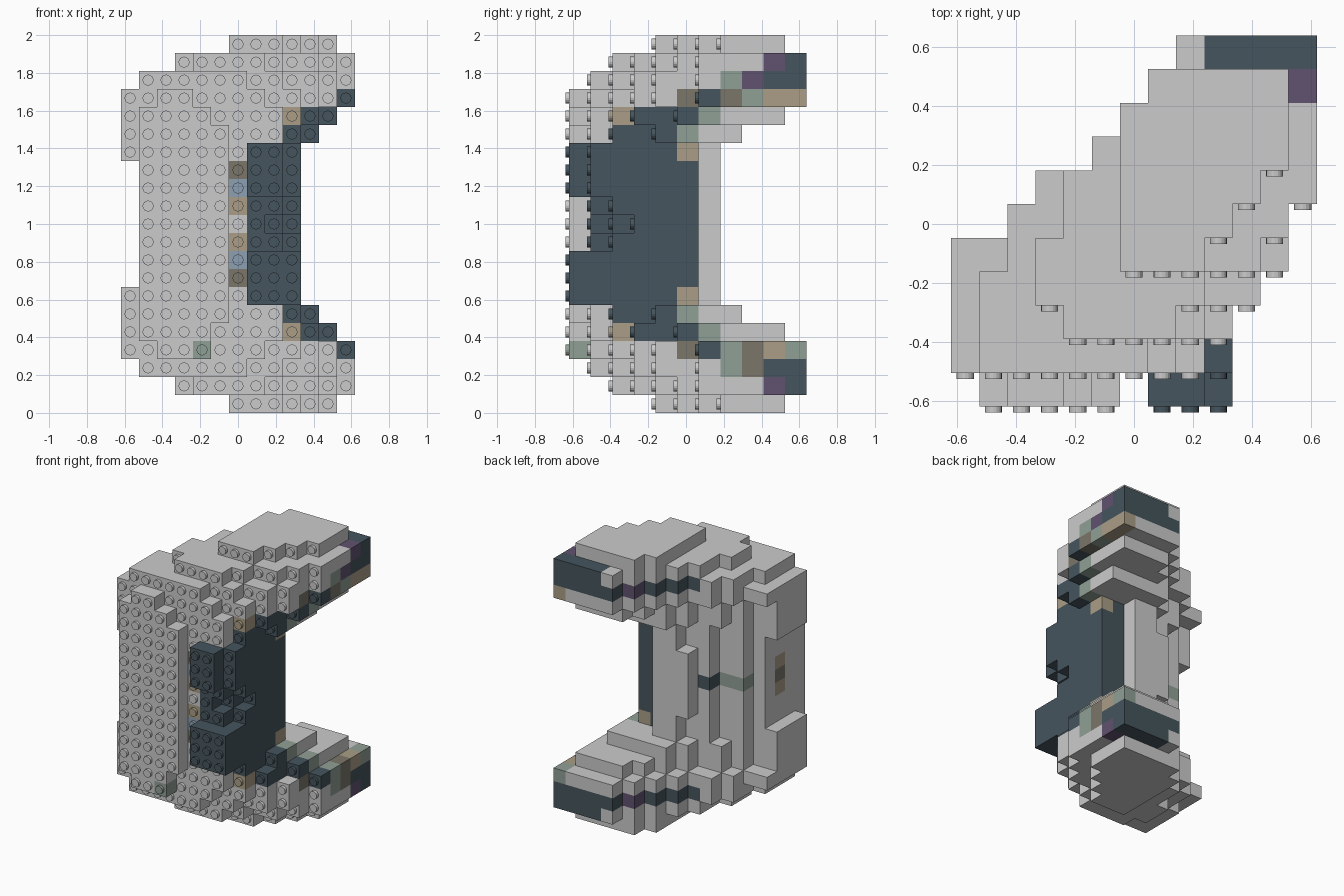
import bpy, bmesh
from math import pi
from mathutils import Matrix, Vector

if "Cube" in bpy.data.objects:
    bpy.data.objects.remove(bpy.data.objects["Cube"])

# Brick grid: columns along x, layers along y (studs face -y), rows along z
W, D = 2 / 21, 2 / 21 * 1.2
STUD_R, STUD_H = 0.029, 0.02
ORIGIN = Vector((-6.5 * W, -0.5 * (11 * D + STUD_H) + STUD_H, 0))
STAIR = [4, 4, 5, 6, 6, 7, 8, 9, 10, 10, 10, 10, 10]      # stepped back, per column
SPINE = [3, 3, 4, 4, 5, 5, 6, 6, 5, 5]                   # stepped back of the spine

COLORS = {
    "grey_shell": None,
    "dark_lining": (0.06, 0.09, 0.11, 1),
    "tan_bricks": (0.40, 0.34, 0.24, 1),
    "sage_bricks": (0.28, 0.35, 0.30, 1),
    "purple_bricks": (0.12, 0.085, 0.16, 1),
    "taupe_bricks": (0.20, 0.18, 0.14, 1),
    "blue_bricks": (0.27, 0.35, 0.45, 1),
}
cells = {}


def slab(row, steps, end, back):
    """Fill one row: steps = (first column, front layer) runs, up to column end."""
    for (c0, front), (c1, _) in zip(steps, steps[1:] + [(end + 1, 0)]):
        for c in range(c0, c1):
            for j in range(front, back(c) + 1):
                cells[c, j, row] = "grey_shell"


def stair(cap, inset=0, **fix):
    return lambda c: fix.get("c%d" % c, min(cap, STAIR[c] - inset))


def paint(name, cols, layers, rows):
    for c in cols:
        for j in layers:
            for r in rows:
                if (c, j, r) in cells:
                    cells[c, j, r] = name


def both(r):
    return (r, 20 - r)


# Jaws: upper one and its mirror below
for top in (True, False):
    m = (lambda r: r) if top else (lambda r: 20 - r)
    slab(m(20), [(6, 4), (9, 5), (10, 6), (11, 7)], 11, stair(9))
    slab(m(19), [(3, 3), (4, 2), (8, 3), (9, 4), (11, 5), (12, 6)], 12, stair(10, c3=4))
    slab(m(18), [(1, 1), (7, 2), (9, 3), (11, 4), (12, 6)], 12, stair(10, c1=3))
    slab(m(17), [(0, 1), (2, 0), (4 if top else 5, 1), (8, 2), (10, 3), (11, 4), (12, 6)],
         12, stair(10))
    slab(m(16), [(0, 1), (1, 0), (5, 1), (9, 2), (10, 3), (11, 5)], 11, stair(9, 1))
    slab(m(15), [(0, 1), (1, 0), (6, 1), (9, 2), (10, 4)], 10, stair(7, 1))

# Spine with the notched dark front
for r in range(6, 15):
    d = abs(r - 10)
    edge = [(0, 1)] if d == 4 else []
    if d == 0:
        notch = [(7, 1), (8, 2), (9, 3)]
    elif d == 1:
        notch = [(7, 1), (9, 2)]
    else:
        notch = [(7, 0), (9, 1 if r > 10 else 0)]
    slab(r, edge + [(1, 0), (6, 1)] + notch, 9, lambda c: SPINE[c])
for r in range(8, 13):
    cells[5, 6, r] = "grey_shell"

# Dark lining of the spine and inner jaw edges
paint("dark_lining", range(7, 10), range(0, 6), range(6, 15))
paint("dark_lining", (4,), (5,), (10,))
for r in both(16):
    paint("dark_lining", (10, 11), range(3, 6), (r,))
    paint("tan_bricks", (9,), (2,), (r,))
    paint("sage_bricks", (11,), (6,), (r,))
for r in both(15):
    paint("dark_lining", (9, 10), range(2, 5), (r,))
    paint("sage_bricks", (10,), (5,), (r,))
for r in both(14):
    paint("tan_bricks", (9,), (5,), (r,))

# Dark band round the back of each jaw
for r in both(18):
    for c in range(4, 13):
        paint("dark_lining", (c,), range(STAIR[c] - 1, STAIR[c] + 1), (r,))
    paint("grey_shell", range(8, 12), (9,), (r,))
    paint("sage_bricks", (12,), (7,), (r,))
    paint("purple_bricks", (7,), (9,), (r,))
paint("purple_bricks", (12,), (8,), (18,))
paint("taupe_bricks", (12,), (8,), (2,))
for r in both(19):
    paint("dark_lining", range(9, 13), (10,), (r,))
    paint("purple_bricks", (12,), (9,), (r,))

# Mixed bricks on the jaw tips
for r in both(17):
    paint("taupe_bricks", (11,), (5,), (r,))
    paint("dark_lining", (12,), (6,), (r,))
paint("taupe_bricks", (12,), (7,), (17,))
paint("sage_bricks", (12,), (8,), (17,))
paint("tan_bricks", (12,), (9, 10), (17,))
paint("sage_bricks", (12,), (7, 10), (3,))
paint("taupe_bricks", (12,), (8,), (3,))
paint("tan_bricks", (12,), (9,), (3,))
paint("sage_bricks", (4,), (0,), (3,))

# Accent column on the front, accents on the back and left
for d, name in ((3, "taupe_bricks"), (2, "blue_bricks"), (1, "tan_bricks")):
    paint(name, (6,), (1,), (10 - d, 10 + d))
paint("sage_bricks", (2, 3), (4,), (10,))
paint("tan_bricks", (1,), (2,), (9, 11))
paint("taupe_bricks", (1,), (2,), (10,))

# Outer faces of each unit cell, counter-clockwise seen from outside
SIDES = {
    (1, 0, 0): ((1, 0, 0), (1, 1, 0), (1, 1, 1), (1, 0, 1)),
    (-1, 0, 0): ((0, 1, 0), (0, 0, 0), (0, 0, 1), (0, 1, 1)),
    (0, 1, 0): ((1, 1, 0), (0, 1, 0), (0, 1, 1), (1, 1, 1)),
    (0, -1, 0): ((0, 0, 0), (1, 0, 0), (1, 0, 1), (0, 0, 1)),
    (0, 0, 1): ((0, 0, 1), (1, 0, 1), (1, 1, 1), (0, 1, 1)),
    (0, 0, -1): ((0, 1, 0), (1, 1, 0), (1, 0, 0), (0, 0, 0)),
}


def place(c, j, r):
    return ORIGIN + Vector((c * W, j * D, r * W))


# One object per brick colour, with studs on every open front
for name, color in COLORS.items():
    bm = bmesh.new()
    mine = [k for k, v in cells.items() if v == name]
    for c, j, r in mine:
        for (dx, dy, dz), quad in SIDES.items():
            if (c + dx, j + dy, r + dz) not in cells:
                bm.faces.new([bm.verts.new(place(c + a, j + b, r + e)) for a, b, e in quad])
    bmesh.ops.remove_doubles(bm, verts=bm.verts[:], dist=1e-4)
    bmesh.ops.dissolve_limit(bm, angle_limit=0.01, verts=bm.verts[:], edges=bm.edges[:])
    for c, j, r in mine:
        if (c, j - 1, r) not in cells:
            at = place(c + 0.5, j, r + 0.5) - Vector((0, STUD_H / 2, 0))
            bmesh.ops.create_cone(bm, cap_ends=True, segments=16, radius1=STUD_R,
                                  radius2=STUD_R, depth=STUD_H,
                                  matrix=Matrix.Translation(at) @ Matrix.Rotation(pi / 2, 4, "X"))
    mesh = bpy.data.meshes.new(name)
    bm.to_mesh(mesh)
    bm.free()
    if color:
        mat = bpy.data.materials.new(name)
        mat.diffuse_color = color
        mat.use_nodes = True
        mat.node_tree.nodes["Principled BSDF"].inputs["Base Color"].default_value = mat.diffuse_color
        mesh.materials.append(mat)
    bpy.context.collection.objects.link(bpy.data.objects.new(name, mesh))
